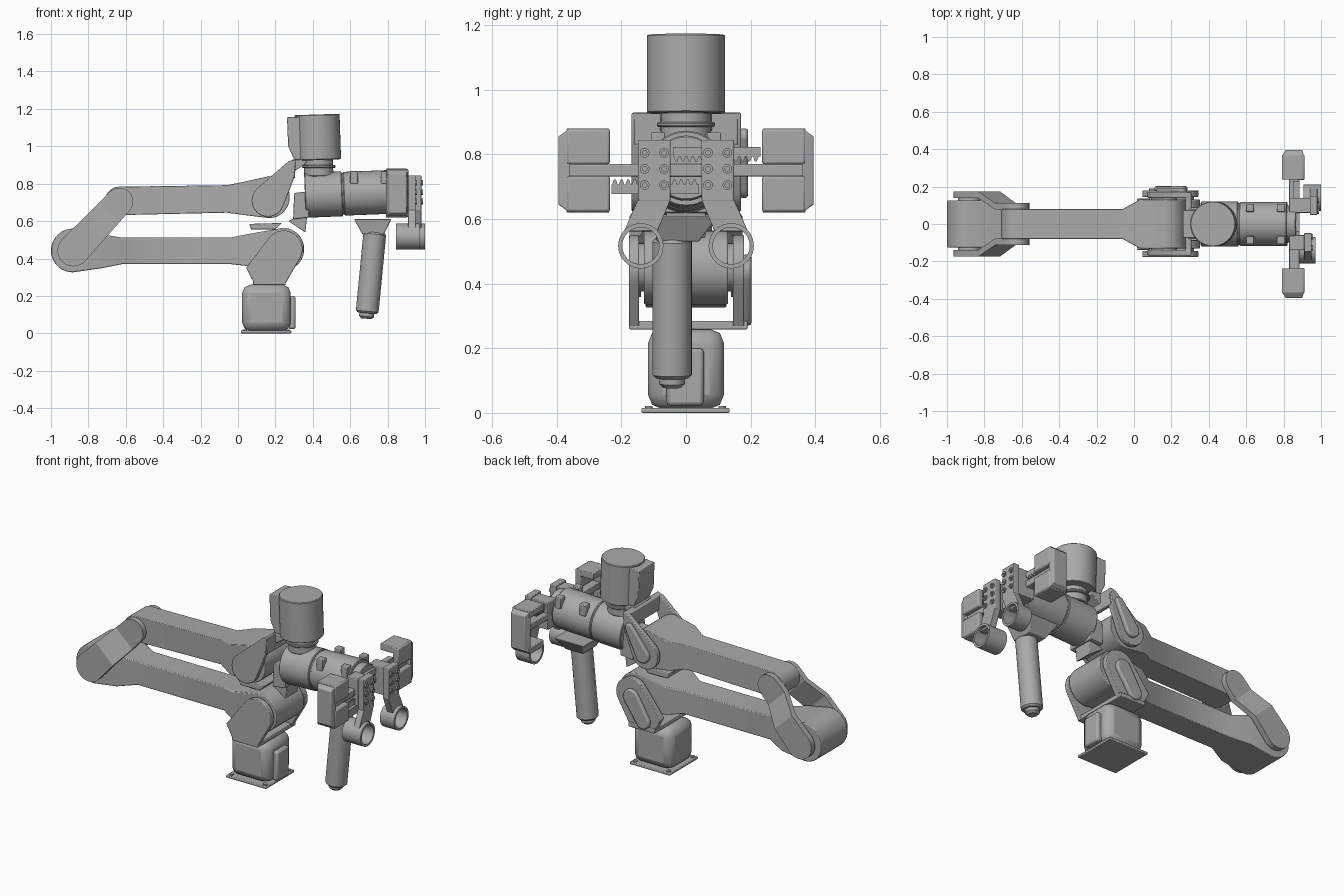
import bpy, bmesh, math
from mathutils import Vector

if "Cube" in bpy.data.objects:
    bpy.data.objects.remove(bpy.data.objects["Cube"], do_unlink=True)

GREY = (0.40, 0.40, 0.40, 1)
mat = bpy.data.materials.new("machine grey")
mat.use_nodes = True
mat.diffuse_color = GREY
mat.node_tree.nodes["Principled BSDF"].inputs["Base Color"].default_value = GREY
parts = []


def finish(name, bm, bevel=0.0, segments=2):
    bmesh.ops.recalc_face_normals(bm, faces=bm.faces)
    me = bpy.data.meshes.new(name)
    bm.to_mesh(me)
    bm.free()
    me.materials.append(mat)
    ob = bpy.data.objects.new(name, me)
    bpy.context.collection.objects.link(ob)
    if bevel:
        m = ob.modifiers.new("bevel", 'BEVEL')
        m.width, m.segments, m.angle_limit = bevel, segments, math.radians(40)
    parts.append(ob)
    return ob


def hull(name, pts, bevel=0.0):
    bm = bmesh.new()
    for p in pts:
        bm.verts.new(p)
    r = bmesh.ops.convex_hull(bm, input=bm.verts)
    junk = [v for v in bm.verts if not v.link_faces]
    bmesh.ops.delete(bm, geom=junk, context='VERTS')
    bmesh.ops.dissolve_limit(bm, angle_limit=0.01, verts=bm.verts, edges=bm.edges)
    return finish(name, bm, bevel)


def box(name, x0, x1, y0, y1, z0, z1, bevel=0.004):
    y0, y1 = min(y0, y1), max(y0, y1)
    return hull(name, [(x, y, z) for x in (x0, x1) for y in (y0, y1) for z in (z0, z1)], bevel)


def cyl(name, p0, p1, r, bevel=0.004, n=40):
    p0, p1 = Vector(p0), Vector(p1)
    bm = bmesh.new()
    q = (p1 - p0).to_track_quat('Z', 'Y').to_matrix().to_4x4()
    q.translation = (p0 + p1) / 2
    bmesh.ops.create_cone(bm, cap_ends=True, segments=n, radius1=r, radius2=r,
                          depth=(p1 - p0).length, matrix=q)
    return finish(name, bm, bevel, 1)


def disc(x, z, r, n=32):
    return [(x + r * math.cos(2 * math.pi * i / n), z + r * math.sin(2 * math.pi * i / n))
            for i in range(n)]


def plate(name, outline, y0, y1, bevel=0.004):
    return hull(name, [(x, y, z) for x, z in outline for y in (y0, y1)], bevel)


def tube(name, x0, x1, y, z, r_out, r_in, n=40):
    bm = bmesh.new()
    rings = []
    for x, r in ((x0, r_out), (x1, r_out), (x1, r_in), (x0, r_in)):
        rings.append([bm.verts.new((x, y + a, z + b)) for a, b in disc(0, 0, r, n)])
    for k in range(4):
        a, b = rings[k], rings[(k + 1) % 4]
        for i in range(n):
            j = (i + 1) % n
            bm.faces.new((a[i], a[j], b[j], b[i]))
    return finish(name, bm)


def arm(name, end0, mid, end1):
    """Beam with round ends; end = (x, z, r, half width), mid = (x, z low, z high, half width)."""
    angles = [math.radians(8 + 82 * i / 8) for i in range(9)]
    st = [(end0[0] - end0[2] * math.cos(a), end0[1] - end0[2] * math.sin(a),
           end0[1] + end0[2] * math.sin(a), end0[3]) for a in angles]
    st += mid
    st += [(end1[0] + end1[2] * math.cos(a), end1[1] - end1[2] * math.sin(a),
            end1[1] + end1[2] * math.sin(a), end1[3]) for a in reversed(angles)]
    bm = bmesh.new()
    loops = [[bm.verts.new(c) for c in ((x, -w, lo), (x, w, lo), (x, w, hi), (x, -w, hi))]
             for x, lo, hi, w in st]
    for a, b in zip(loops, loops[1:]):
        for i in range(4):
            bm.faces.new((a[i], a[(i + 1) % 4], b[(i + 1) % 4], b[i]))
    bm.faces.new(loops[0])
    bm.faces.new(loops[-1])
    return finish(name, bm, 0.012)


# Base
box("base_plate", 0.015, 0.285, -0.138, 0.135, 0, 0.015)
box("base_body", 0.022, 0.282, -0.118, 0.118, 0.012, 0.26, 0.045)
box("base_connector", 0.27, 0.308, -0.06, 0.055, 0.022, 0.2, 0.012)
for x in (0.037, 0.263):
    for y in (-0.115, 0.112):
        cyl("base_screw", (x, y, 0.01), (x, y, 0.021), 0.012, 0, 16)

# Shoulder bracket
side = disc(0.245, 0.45, 0.1) + [(0.043, 0.35), (0.09, 0.26), (0.25, 0.26)]
plate("shoulder_plate_right", side, -0.176, -0.145)
plate("shoulder_plate_left", side, 0.145, 0.18)
plate("shoulder_rib_left", disc(0.235, 0.44, 0.05) + disc(0.155, 0.315, 0.045), 0.175, 0.202, 0.008)
box("shoulder_floor", 0.08, 0.255, -0.176, 0.19, 0.258, 0.284)
cyl("shoulder_axle", (0.245, -0.15, 0.45), (0.245, 0.15, 0.45), 0.075)

# Arms
arm("lower_arm", (-0.883, 0.443, 0.117, 0.125),
    [(-0.73, 0.348, 0.53, 0.125), (-0.62, 0.37, 0.512, 0.08), (-0.04, 0.37, 0.512, 0.08),
     (0.05, 0.36, 0.53, 0.13)], (0.24, 0.45, 0.114, 0.13))
arm("upper_arm", (-0.635, 0.708, 0.076, 0.08),
    [(-0.06, 0.645, 0.792, 0.08), (0.03, 0.633, 0.81, 0.13)], (0.165, 0.728, 0.112, 0.13))
plate("shoulder_guard", [(0.06, 0.585), (0.07, 0.555), (0.2, 0.555), (0.235, 0.59)], -0.08, 0.08)

# Elbow links, stepped inward towards the upper arm
A, B = Vector((-0.88, 0.443)), Vector((-0.633, 0.705))
across = Vector((-(B - A).y, (B - A).x)).normalized()
for s, word in ((-1, "right"), (1, "left")):
    def cut(t, y):
        c = A.lerp(B, t)
        r = 0.085 - 0.012 * t
        return [(p.x, s * yy, p.y) for p in (c + across * r, c - across * r) for yy in (y - 0.035, y)]

    def round_end(c, r, y):
        return [(x, s * yy, z) for x, z in disc(c.x, c.y, r) for yy in (y - 0.035, y)]
    hull("elbow_link_low_" + word, round_end(A, 0.085, 0.175) + cut(0.42, 0.175))
    hull("elbow_link_mid_" + word, cut(0.42, 0.175) + cut(0.78, 0.112))
    hull("elbow_link_high_" + word, cut(0.78, 0.112) + round_end(B, 0.073, 0.112))
cyl("elbow_axle", (A.x, -0.15, A.y), (A.x, 0.15, A.y), 0.06)

# Wrist bracket
fork = disc(0.16, 0.71, 0.087) + [(0.27, 0.92), (0.308, 0.93), (0.3, 0.83)]
plate("wrist_plate_right", fork, -0.168, -0.14)
plate("wrist_plate_left", fork, 0.14, 0.17)
plate("wrist_rib_left", disc(0.165, 0.71, 0.045) + disc(0.255, 0.855, 0.025), 0.165, 0.192, 0.008)
plate("wrist_cross_plate", [(0.275, 0.92), (0.308, 0.93), (0.28, 0.83), (0.305, 0.83)], -0.16, 0.16)
cyl("wrist_axle", (0.16, -0.15, 0.72), (0.16, 0.15, 0.72), 0.07)
plate("wrist_mount", [(0.29, 0.93), (0.37, 0.93), (0.36, 0.905), (0.29, 0.86)], -0.08, 0.08)
plate("wrist_spine", [(0.295, 0.61), (0.3, 0.75), (0.38, 0.76), (0.38, 0.62)], -0.09, 0.09)
plate("wrist_lower_fin", [(0.27, 0.6), (0.36, 0.54), (0.37, 0.63), (0.31, 0.62)], -0.06, 0.06)

# Vertical motor
cyl("wrist_motor", (0.43, 0, 0.927), (0.422, 0, 1.17), 0.121)
plate("motor_back_box", [(0.3, 0.93), (0.268, 1.0), (0.262, 1.155), (0.38, 1.16), (0.38, 0.93)],
      -0.075, 0.075)
cyl("motor_neck", (0.432, 0, 0.84), (0.43, 0, 0.93), 0.078)
cyl("motor_collar", (0.432, 0, 0.885), (0.432, 0, 0.9), 0.09)

# Forearm barrel
def axis(x):
    return (x, 0, 0.738 + (x - 0.36) * 0.04)


cyl("forearm_back", axis(0.358), axis(0.558), 0.12)
cyl("forearm_gap", axis(0.55), axis(0.58), 0.112, 0)
cyl("forearm_front", axis(0.565), axis(0.82), 0.117)
cyl("forearm_flange", axis(0.815), axis(0.87), 0.1)
for x in (0.6, 0.765):
    for s in (-1, 1):
        box("forearm_clip", x, x + 0.042, s * 0.065, s * 0.108, 0.8, 0.868)

# Handle
hull("handle_mount", [(x, y, 0.61) for x in (0.62, 0.82) for y in (-0.1, 0.1)] +
     [(x, y, 0.53) for x in (0.665, 0.78) for y in (-0.09, 0.04)], 0.004)
cyl("handle_grip", (0.732, -0.043, 0.54), (0.69, -0.043, 0.108), 0.061, 0.01)
cyl("handle_cap", (0.69, -0.043, 0.12), (0.686, -0.043, 0.078), 0.04, 0.012)

# Gripper rail and toothed racks
box("gripper_rail", 0.83, 0.885, -0.37, 0.37, 0.732, 0.77)
for y0, y1, z, d in ((-0.04, 0.23, 0.808, -1), (-0.23, 0.04, 0.692, 1)):
    box("gripper_rack", 0.85, 0.885, y0, y1, z - 0.014, z + 0.014, 0)
    for i in range(13):
        y = y0 + 0.01 + i * 0.0205
        hull("rack_tooth", [(x, y + a, z + d * b) for x in (0.85, 0.885)
                            for a, b in ((-0.009, 0.013), (0.009, 0.013), (-0.003, 0.03), (0.003, 0.03))])

# Jaws and ring fingers, one set per side
for s, word, dx in ((-1, "right", 0.0), (1, "left", 0.03)):
    hull("jaw_outer_" + word, [(x, s * 0.36, z) for x in (0.79, 0.91) for z in (0.62, 0.88)] +
         [(x, s * 0.395, z) for x in (0.81, 0.9) for z in (0.645, 0.855)], 0.004)
    for z0, z1 in ((0.62, 0.66), (0.84, 0.88)):
        box("jaw_wall_" + word, 0.79, 0.905, s * 0.237, s * 0.37, z0, z1)
    for z0, z1 in ((0.622, 0.733), (0.769, 0.878)):
        box("jaw_front_" + word, 0.875, 0.912, s * 0.235, s * 0.37, z0, z1, 0.008)
    box("finger_carriage_" + word, 0.83, 0.92 + dx, s * 0.06, s * 0.14, 0.67, 0.835)
    x0, x1 = 0.91 + dx, 0.95 + dx
    box("finger_plate_" + word, x0, x1, s * 0.048, s * 0.148, 0.655, 0.845)
    hull("finger_shank_" + word, [(x, s * y, z) for x in (x0, x1) for y, z in
                                  ((0.048, 0.66), (0.148, 0.66), (0.088, 0.562), (0.192, 0.562))], 0.003)
    tube("finger_ring_" + word, 0.845 + 2 * dx, 0.97 + dx, s * 0.14, 0.517, 0.07, 0.057)
    for y in (0.068, 0.128):
        for z in (0.705, 0.755, 0.805):
            tube("finger_bolt_" + word, x1 - 0.005, x1 + 0.008, s * y, z, 0.015, 0.007, 16)

# Smooth curved surfaces, keep edges crisp
bpy.ops.object.select_all(action='DESELECT')
for ob in parts:
    ob.select_set(True)
bpy.context.view_layer.objects.active = parts[0]
bpy.ops.object.shade_smooth_by_angle(angle=math.radians(30))
